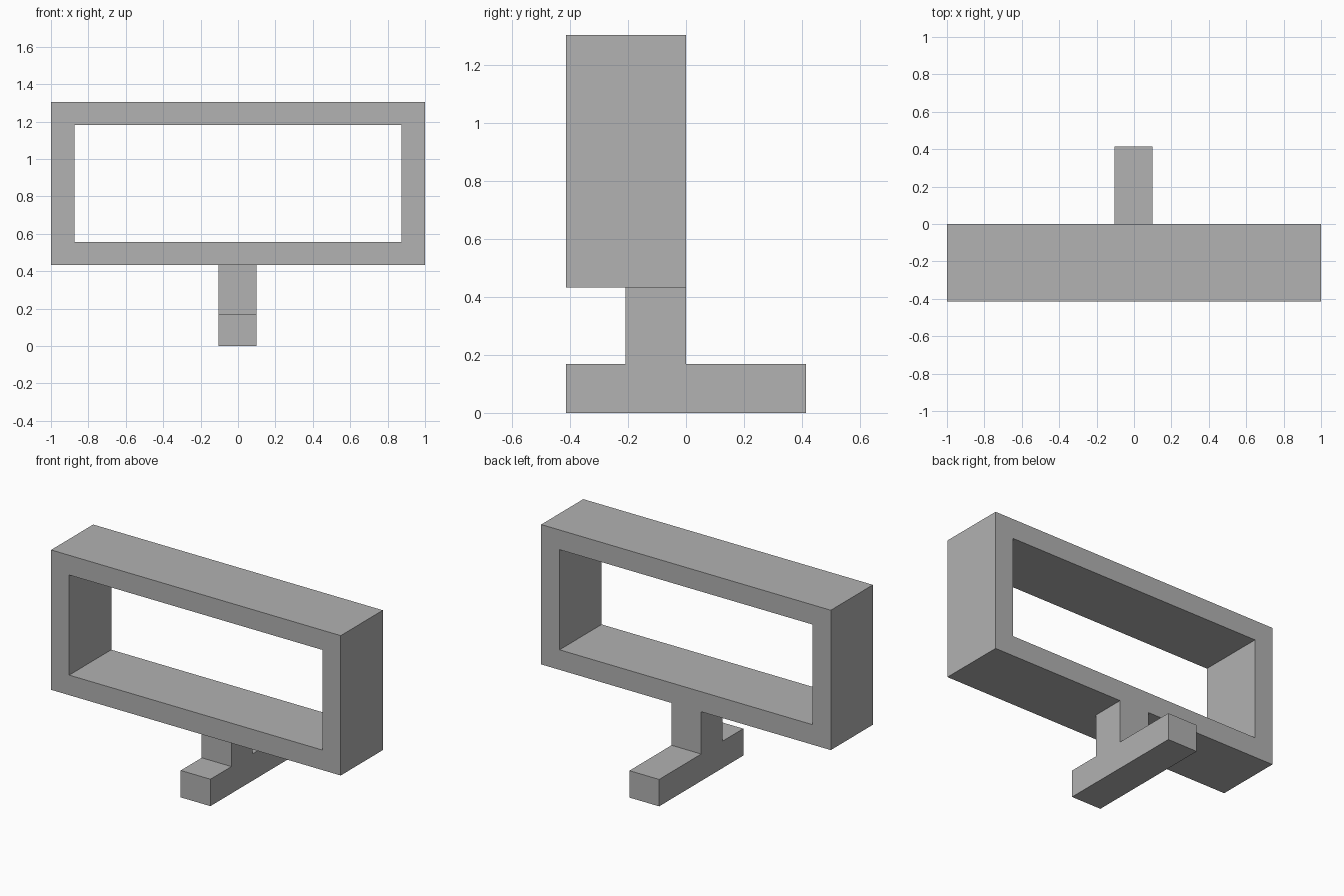
import bpy
import bmesh

old = bpy.data.objects.get("Cube")
if old:
    bpy.data.objects.remove(old, do_unlink=True)

GREY = (0.445, 0.445, 0.445, 1.0)
grey = bpy.data.materials.new("plain grey")
grey.use_nodes = True
grey.diffuse_color = GREY
grey.node_tree.nodes["Principled BSDF"].inputs["Base Color"].default_value = GREY


def rectangle(x0, x1, z0, z1):
    return [(x0, z0), (x1, z0), (x1, z1), (x0, z1)]


def finish(bm, name):
    bmesh.ops.recalc_face_normals(bm, faces=bm.faces)
    mesh = bpy.data.meshes.new(name)
    bm.to_mesh(mesh)
    bm.free()
    mesh.materials.append(grey)
    obj = bpy.data.objects.new(name, mesh)
    bpy.context.collection.objects.link(obj)
    return obj


def extrude_back(bm, depth):
    result = bmesh.ops.extrude_face_region(bm, geom=bm.faces[:])
    moved = [v for v in result["geom"] if isinstance(v, bmesh.types.BMVert)]
    bmesh.ops.translate(bm, verts=moved, vec=(0, depth, 0))


def box(name, x, y, z):
    bm = bmesh.new()
    bm.faces.new([bm.verts.new((px, y[0], pz)) for px, pz in rectangle(*x, *z)])
    extrude_back(bm, y[1] - y[0])
    return finish(bm, name)


def open_frame(name, outer, inner, y):
    bm = bmesh.new()
    rings = [[bm.verts.new((px, y[0], pz)) for px, pz in rectangle(*r)]
             for r in (outer, inner)]
    for i in range(4):
        j = (i + 1) % 4
        bm.faces.new((rings[0][i], rings[0][j], rings[1][j], rings[1][i]))
    extrude_back(bm, y[1] - y[0])
    # Merge the mitred corners into plain flat fronts
    bmesh.ops.recalc_face_normals(bm, faces=bm.faces)
    return finish(bm, name)


# Rectangular open frame
open_frame("frame", (-1.0, 1.0, 0.432, 1.305), (-0.875, 0.873, 0.557, 1.182),
           (-0.415, 0.0))

# Stem, flush with the back of the frame, on a long foot
WIDTH = (-0.105, 0.1)
box("stem", WIDTH, (-0.208, 0.0), (0.168, 0.432))
box("foot", WIDTH, (-0.415, 0.415), (0.0, 0.168))
